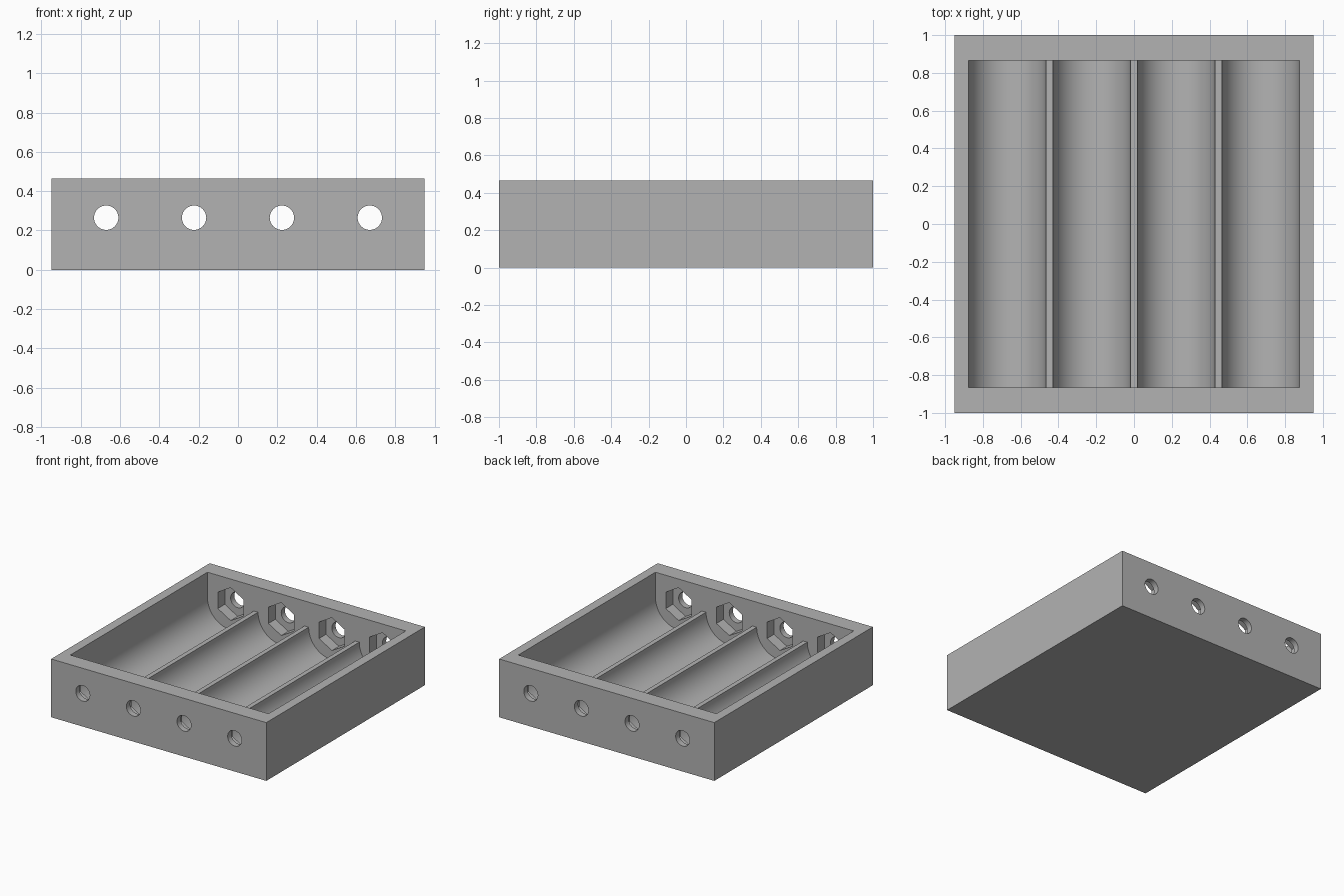
import bpy, bmesh
from math import sin, cos, pi

old = bpy.data.objects.get("Cube")
if old:
    bpy.data.objects.remove(old, do_unlink=True)

# Overall dimensions
HALF_X, HALF_Y, HEIGHT = 0.95, 1.0, 0.465
CAVITY_Y = 0.865
PITCH, AXIS_Z = 0.447, 0.265
TROUGH_R, HOLE_R, NUT_R, NUT_DEPTH = 0.205, 0.062, 0.131, 0.088
CENTRES = [PITCH * (i - 1.5) for i in range(4)]

grey = bpy.data.materials.new("grey_plastic")
grey.use_nodes = True
colour = (0.45, 0.45, 0.45, 1)
grey.diffuse_color = colour
grey.node_tree.nodes["Principled BSDF"].inputs["Base Color"].default_value = colour


def arc(cx, radius, start, end, steps):
    """Points of an arc in the xz plane, around the cell axis."""
    angles = [start + (end - start) * i / steps for i in range(steps + 1)]
    return [(cx + radius * cos(a), AXIS_Z + radius * sin(a)) for a in angles]


def prism(name, profile, y0, y1):
    """Extrude an xz profile along y into a closed solid."""
    bm = bmesh.new()
    face = bm.faces.new([bm.verts.new((x, y0, z)) for x, z in profile])
    out = bmesh.ops.extrude_face_region(bm, geom=[face])
    moved = [v for v in out["geom"] if isinstance(v, bmesh.types.BMVert)]
    bmesh.ops.translate(bm, verts=moved, vec=(0, y1 - y0, 0))
    bmesh.ops.recalc_face_normals(bm, faces=bm.faces)
    mesh = bpy.data.meshes.new(name)
    bm.to_mesh(mesh)
    bm.free()
    mesh.materials.append(grey)
    obj = bpy.data.objects.new(name, mesh)
    bpy.context.collection.objects.link(obj)
    return obj


# Solid tray block
tray = prism("battery_tray",
             [(-HALF_X, 0), (HALF_X, 0), (HALF_X, HEIGHT), (-HALF_X, HEIGHT)],
             -HALF_Y, HALF_Y)

# Open cavity with four half-round troughs; thin ribs remain between them
profile = []
for cx in CENTRES:
    profile += arc(cx, TROUGH_R, pi, 2 * pi, 40)
side = CENTRES[-1] + TROUGH_R
profile += [(side, HEIGHT + 0.2), (-side, HEIGHT + 0.2)]
cutters = [prism("cavity_cutter", profile, -CAVITY_Y, CAVITY_Y)]

# Screw holes through both end walls, with hexagonal nut pockets inside
for cx in CENTRES:
    cutters.append(prism("hole_cutter", arc(cx, HOLE_R, 0, 2 * pi, 40)[:-1],
                         -HALF_Y - 0.1, HALF_Y + 0.1))
    reach = CAVITY_Y + NUT_DEPTH
    cutters.append(prism("nut_cutter", arc(cx, NUT_R, pi / 2, 2.5 * pi, 6)[:-1],
                         -reach, reach))

# Cut everything from the block
bpy.ops.object.select_all(action="DESELECT")
bpy.context.view_layer.objects.active = tray
tray.select_set(True)
for cutter in cutters:
    cutter.hide_render = True
    mod = tray.modifiers.new("cut", "BOOLEAN")
    mod.operation = "DIFFERENCE"
    mod.solver = "EXACT"
    mod.object = cutter
    bpy.ops.object.modifier_apply(modifier=mod.name)
    bpy.data.objects.remove(cutter, do_unlink=True)

bpy.ops.object.shade_smooth_by_angle(angle=pi / 6)
